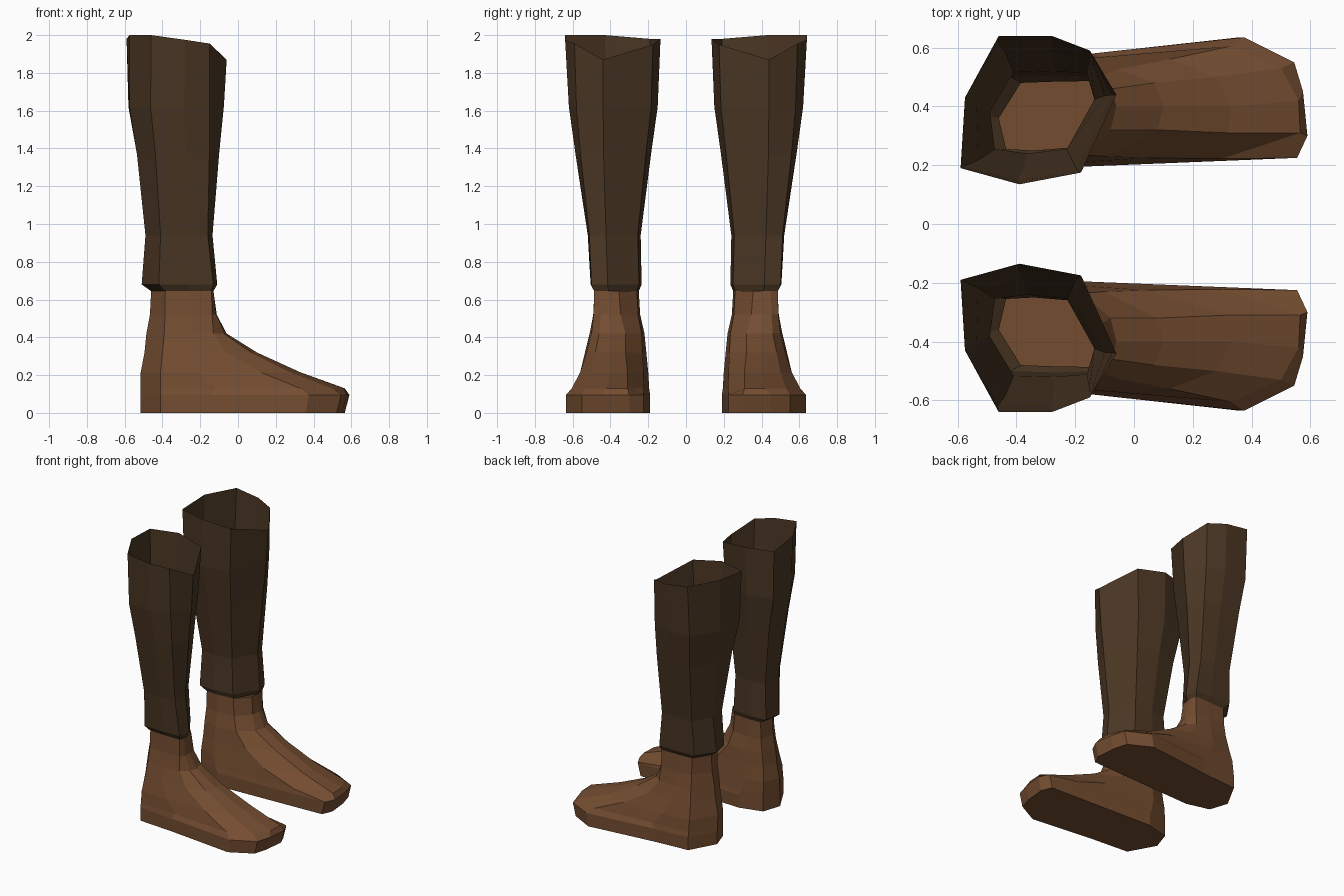
import bpy, bmesh

if "Cube" in bpy.data.objects:
    bpy.data.objects.remove(bpy.data.objects["Cube"])


def material(name, rgb):
    m = bpy.data.materials.new(name)
    m.diffuse_color = (*rgb, 1)
    m.use_nodes = True
    m.node_tree.nodes["Principled BSDF"].inputs["Base Color"].default_value = m.diffuse_color
    return m


def lerp(a, b, t):
    return [tuple(p + (q - p) * t for p, q in zip(u, v)) for u, v in zip(a, b)]


def level(points, z):
    return [(x, y, z) for x, y in points]


def fit(points, x0, x1, y0, y1):
    """Stretch an outline into a given bounding box."""
    xs, ys = [p[0] for p in points], [p[1] for p in points]
    return [(x0 + (x - min(xs)) / (max(xs) - min(xs)) * (x1 - x0),
             y0 + (y - min(ys)) / (max(ys) - min(ys)) * (y1 - y0)) for x, y in points]


def loft(name, rings, mat, cap_bottom):
    """Skin rings from top to bottom, then mirror to make the pair."""
    bm = bmesh.new()
    vs = [[bm.verts.new(p) for p in r] for r in rings]
    for a, b in zip(vs, vs[1:]):
        n = len(a)
        for i in range(n):
            j = (i + 1) % n
            bm.faces.new((a[i], a[j], b[j], b[i]))
    if cap_bottom:
        bm.faces.new(vs[-1])
    me = bpy.data.meshes.new(name)
    bm.to_mesh(me)
    bm.free()
    me.materials.append(mat)
    ob = bpy.data.objects.new(name, me)
    bpy.context.collection.objects.link(ob)
    mod = ob.modifiers.new("pair", 'MIRROR')
    mod.use_axis = (False, True, False)
    mod.use_mirror_merge = False
    return ob


dark = material("dark_leather", (0.069, 0.037, 0.017))
brown = material("brown_leather", (0.172, 0.073, 0.030))

# Leg shaft: eight-sided open tube with a sloping rim and a tucked-in cuff
rim = [(-.46, .64), (-.28, .64), (-.15, .59), (-.06, .44),
       (-.18, .175), (-.39, .135), (-.59, .19), (-.575, .43)]
rim_z = [2.0, 1.975, 1.955, 1.87, 1.95, 1.98, 1.98, 2.0]
neck = [(-.385, .48), (-.25, .485), (-.14, .486), (-.13, .41),
        (-.22, .26), (-.34, .25), (-.435, .255), (-.46, .36)]
shaft = [[(x, y, z) for (x, y), z in zip(rim, rim_z)]]
for z, t, box in [(1.62, .25, (-.58, -.075, .15, .62)),
                  (1.37, .5, (-.535, -.10, .185, .585)),
                  (.94, .8, (-.49, -.135, .24, .52)),
                  (.68, .9, (-.51, -.11, .235, .505))]:
    shaft.append(level(fit(lerp(rim, neck, t), *box), z))
shaft.append(level(neck, .645))
loft("leg_shafts", shaft, dark, False)

# Foot: horizontal outlines from ankle to sole, starting at the heel
ankle = [(-.46, .36), (-.385, .48), (-.25, .485), (-.14, .486), (-.13, .45),
         (-.13, .41), (-.135, .355), (-.22, .26), (-.34, .25), (-.435, .255)]
instep = [(-.485, .36), (-.39, .50), (-.25, .51), (-.13, .50), (-.075, .46),
          (-.06, .40), (-.08, .32), (-.18, .235), (-.34, .22), (-.45, .25)]
arch = [(-.495, .36), (-.40, .52), (-.25, .535), (-.06, .525), (.07, .48),
        (.10, .40), (.08, .32), (-.10, .23), (-.34, .21), (-.46, .25)]
ball = [(-.515, .36), (-.41, .545), (-.20, .56), (.12, .56), (.28, .50),
        (.33, .40), (.32, .31), (.05, .225), (-.34, .20), (-.47, .24)]
toe = [(-.515, .365), (-.41, .555), (-.12, .57), (.33, .605), (.50, .53),
       (.56, .42), (.565, .31), (.30, .222), (-.32, .195), (-.47, .235)]
welt = [(-.515, .37), (-.41, .56), (-.14, .58), (.375, .635), (.545, .55),
        (.575, .45), (.59, .30), (.555, .225), (-.30, .19), (-.47, .235)]
sole = [(x - .025 * max(0, x) / .59, y) for x, y in welt]
foot = [level(ankle, .645), level(lerp(ankle, instep, .25), .52),
        level(instep, .42), level(arch, .32), level(ball, .215),
        level(toe, .13), level(welt, .095), level(sole, 0)]
loft("feet", foot, brown, True)
